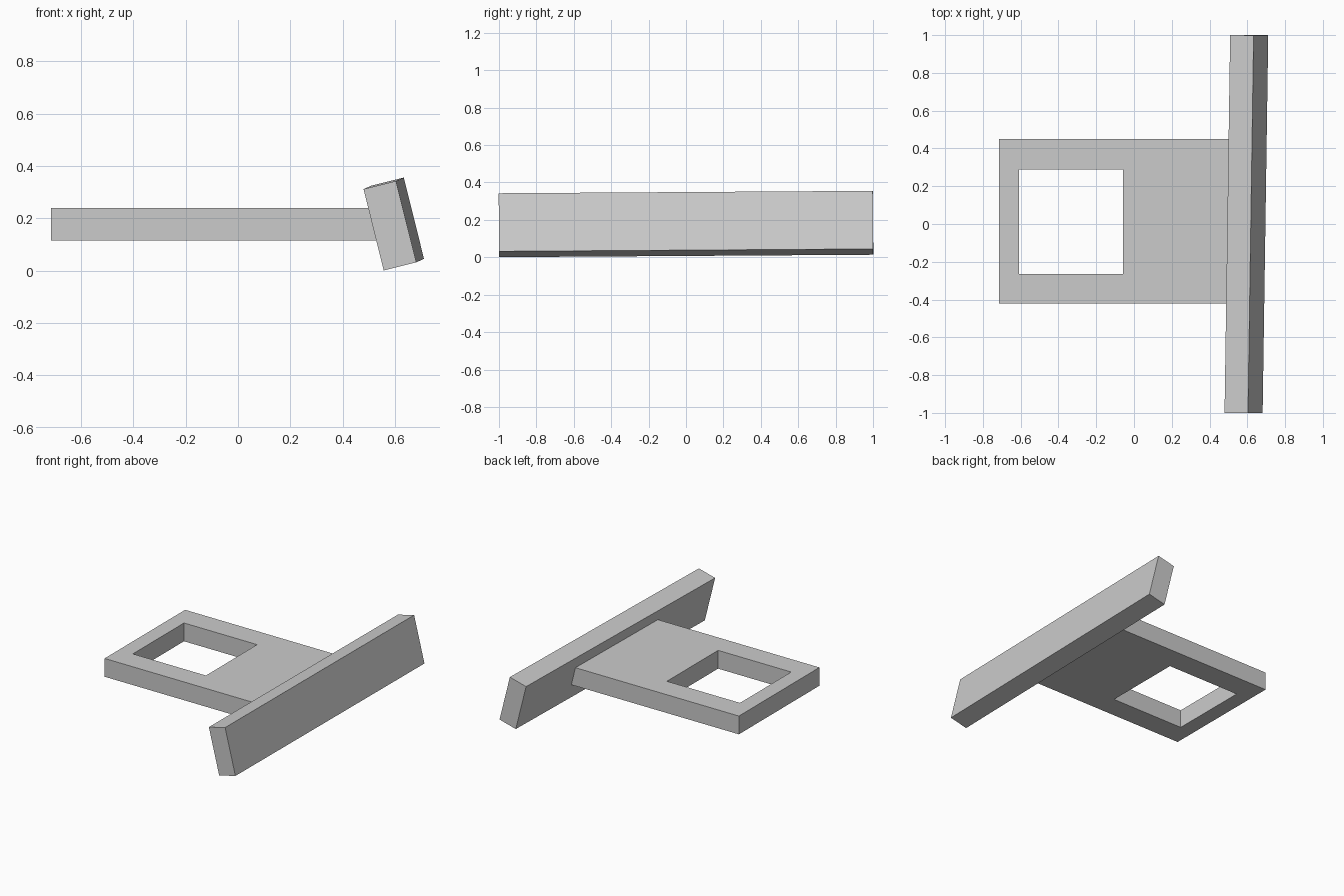
import bpy, bmesh, math
from mathutils import Matrix

cube = bpy.data.objects.get("Cube")
if cube:
    bpy.data.objects.remove(cube, do_unlink=True)

grey = bpy.data.materials.new("light_grey")
grey.use_nodes = True
colour = (0.6, 0.6, 0.6, 1)
grey.diffuse_color = colour
grey.node_tree.nodes["Principled BSDF"].inputs["Base Color"].default_value = colour


def add_object(name, bm):
    bmesh.ops.recalc_face_normals(bm, faces=bm.faces)
    mesh = bpy.data.meshes.new(name)
    bm.to_mesh(mesh)
    bm.free()
    mesh.materials.append(grey)
    obj = bpy.data.objects.new(name, mesh)
    bpy.context.collection.objects.link(obj)
    return obj


def rectangle(bm, x0, x1, y0, y1, z):
    return [bm.verts.new((x, y, z)) for x, y in ((x0, y0), (x1, y0), (x1, y1), (x0, y1))]


# Flat plate with a square opening, its end buried in the crossbar
bm = bmesh.new()
outer = rectangle(bm, -0.715, 0.57, -0.42, 0.45, 0.115)
inner = rectangle(bm, -0.61, -0.057, -0.265, 0.288, 0.115)
ring = []
for i in range(4):
    j = (i + 1) % 4
    ring.append(bm.faces.new((outer[i], outer[j], inner[j], inner[i])))
raised = bmesh.ops.extrude_face_region(bm, geom=ring, use_keep_orig=True)
top = [v for v in raised["geom"] if isinstance(v, bmesh.types.BMVert)]
bmesh.ops.translate(bm, verts=top, vec=(0, 0, 0.125))
add_object("slotted_plate", bm)

# Long crossbar, leaning back over the plate and slightly skewed
bm = bmesh.new()
bmesh.ops.create_cube(bm, size=1)
bmesh.ops.scale(bm, verts=bm.verts, vec=(0.128, 2, 0.32))
bar = add_object("crossbar", bm)
bar.matrix_world = (
    Matrix.Translation((0.595, 0, 0.178))
    @ Matrix.Rotation(math.radians(-0.85), 4, "Z")
    @ Matrix.Rotation(math.radians(0.37), 4, "X")
    @ Matrix.Rotation(math.radians(-14), 4, "Y")
)
